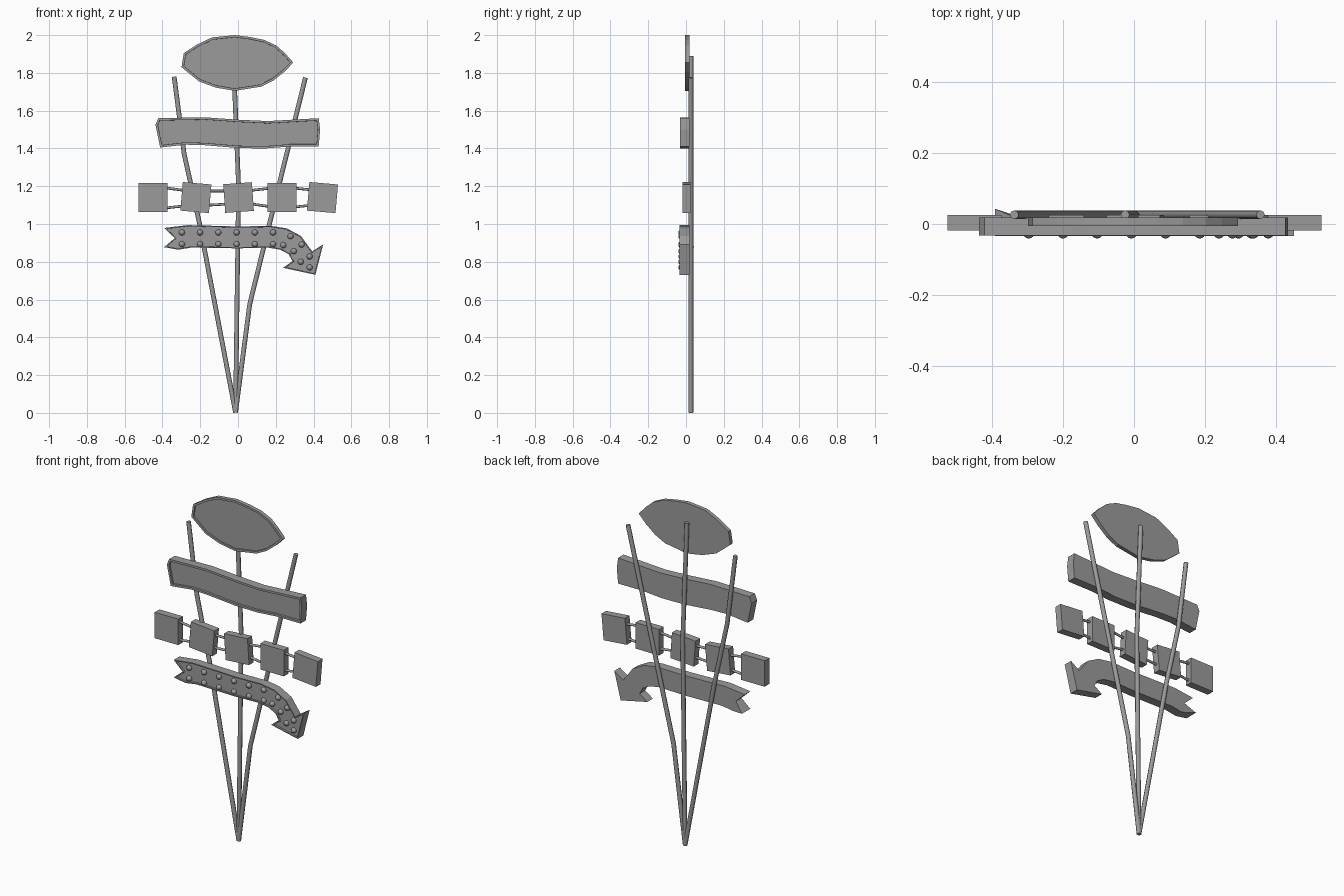
import bpy, bmesh, math
from mathutils import Matrix

if "Cube" in bpy.data.objects:
    bpy.data.objects.remove(bpy.data.objects["Cube"])

# dark grey for every part
grey = bpy.data.materials.new("dark_grey")
grey.diffuse_color = (0.33, 0.33, 0.33, 1)
grey.use_nodes = True
grey.node_tree.nodes["Principled BSDF"].inputs["Base Color"].default_value = grey.diffuse_color


def to_object(name, bm):
    mesh = bpy.data.meshes.new(name)
    bm.to_mesh(mesh)
    bm.free()
    mesh.materials.append(grey)
    ob = bpy.data.objects.new(name, mesh)
    bpy.context.collection.objects.link(ob)
    return ob


def board(name, outline, y0, y1, rim=0.0, depth=0.0, pull=None):
    """Extruded outline (x, z) with an optional recessed front panel."""
    bm = bmesh.new()
    front = [bm.verts.new((x + 0.003, y0, z)) for x, z in outline]
    back = [bm.verts.new((x + 0.003, y1, z)) for x, z in outline]
    if pull:
        back[pull[0]].co.y = pull[1]
    face = bm.faces.new(front)
    bm.faces.new(back[::-1])
    n = len(outline)
    for i in range(n):
        j = (i + 1) % n
        bm.faces.new((front[j], front[i], back[i], back[j]))
    bmesh.ops.recalc_face_normals(bm, faces=bm.faces[:])
    if rim:
        bmesh.ops.inset_region(bm, faces=[face], thickness=rim, use_even_offset=True)
        bm.normal_update()
        bmesh.ops.inset_region(bm, faces=[face], thickness=0.0005, depth=-depth,
                               use_even_offset=True)
    return to_object(name, bm)


def tube(name, points, radius, y):
    """Eight-sided rod through (x, z) points."""
    cu = bpy.data.curves.new(name, 'CURVE')
    cu.dimensions = '3D'
    cu.bevel_depth = radius
    cu.bevel_resolution = 2
    cu.use_fill_caps = True
    cu.materials.append(grey)
    sp = cu.splines.new('POLY')
    sp.points.add(len(points) - 1)
    for p, (x, z) in zip(sp.points, points):
        p.co = (x, y, z, 1)
    ob = bpy.data.objects.new(name, cu)
    bpy.context.collection.objects.link(ob)
    bpy.ops.object.select_all(action='DESELECT')
    ob.select_set(True)
    bpy.context.view_layer.objects.active = ob
    bpy.ops.object.convert(target='MESH')
    bpy.ops.object.shade_smooth_by_angle(angle=math.radians(50))


# three bent poles meeting at the ground
tube("pole_left", [(-0.013, 0.002), (-0.203, 1.0), (-0.285, 1.37), (-0.338, 1.78)], 0.0125, 0.026)
tube("pole_middle", [(-0.013, 0.002), (0.003, 1.2), (-0.025, 1.89)], 0.0125, 0.026)
tube("pole_right", [(-0.013, 0.002), (0.062, 0.575), (0.357, 1.775)], 0.0125, 0.026)

# oval top sign
board("oval_sign",
      [(-0.02, 2.0), (-0.14, 1.988), (-0.22, 1.95), (-0.29, 1.905), (-0.302, 1.83),
       (-0.21, 1.755), (-0.12, 1.722), (-0.02, 1.705), (0.12, 1.727), (0.185, 1.76),
       (0.245, 1.808), (0.29, 1.855), (0.245, 1.905), (0.2, 1.945), (0.135, 1.975),
       (0.06, 1.99)], -0.005, 0.018, 0.012, 0.008)

# wavy banner sign
board("banner_sign",
      [(-0.425, 1.56), (-0.18, 1.565), (0, 1.552), (0.155, 1.545), (0.424, 1.56),
       (0.432, 1.5), (0.424, 1.41), (0.27, 1.41), (0.14, 1.4), (0, 1.402),
       (-0.18, 1.417), (-0.28, 1.42), (-0.415, 1.405), (-0.44, 1.525)],
      -0.033, 0.018, 0.012, 0.012)

# row of tilted square tiles
for i, (x, tilt) in enumerate([(-0.453, 0), (-0.226, -5), (0.0, 4), (0.23, 0), (0.444, -5)]):
    a, h = math.radians(tilt), 0.076
    pts = [(x + h * (u * math.cos(a) - v * math.sin(a)),
            1.14 + h * (u * math.sin(a) + v * math.cos(a)))
           for u, v in ((-1, 1), (-1, -1), (1, -1), (1, 1))]
    board(f"tile_{i + 1}", pts, -0.018, 0.025)

# two rods linking the tiles
tube("tile_rod_upper", [(-0.45, 1.2), (-0.3, 1.18), (-0.15, 1.175), (-0.07, 1.175),
                        (0.07, 1.178), (0.156, 1.188), (0.3, 1.19), (0.44, 1.175)], 0.007, 0.004)
tube("tile_rod_lower", [(-0.45, 1.078), (-0.3, 1.094), (-0.15, 1.1), (-0.07, 1.105),
                        (0.08, 1.105), (0.156, 1.094), (0.3, 1.09), (0.44, 1.105)], 0.007, 0.004)

# curved arrow with a notched tail
board("arrow_sign",
      [(-0.395, 0.979), (-0.27, 0.994), (0.0, 0.987), (0.17, 0.99), (0.255, 0.977),
       (0.33, 0.937), (0.39, 0.855), (0.448, 0.893), (0.407, 0.731), (0.235, 0.768),
       (0.285, 0.803), (0.265, 0.84), (0.22, 0.864), (0.155, 0.875), (0.0, 0.871),
       (-0.25, 0.875), (-0.32, 0.864), (-0.395, 0.877), (-0.338, 0.925)],
      -0.034, 0.018, 0.006, 0.01, pull=(17, 0.043))

# round bulbs in two rows along the arrow
bulbs = [(-0.297 + 0.0965 * i, z) for i in range(6) for z in (0.955, 0.893)]
bulbs += [(0.278, 0.935), (0.337, 0.891), (0.379, 0.828),
          (0.24, 0.888), (0.295, 0.856), (0.332, 0.8), (0.379, 0.77)]
bm = bmesh.new()
for x, z in bulbs:
    bmesh.ops.create_uvsphere(bm, u_segments=12, v_segments=8, radius=0.016,
                              matrix=Matrix.Translation((x, -0.025, z))
                              @ Matrix.Rotation(math.pi / 2, 4, 'X'))
for f in bm.faces:
    f.smooth = True
to_object("arrow_bulbs", bm)
